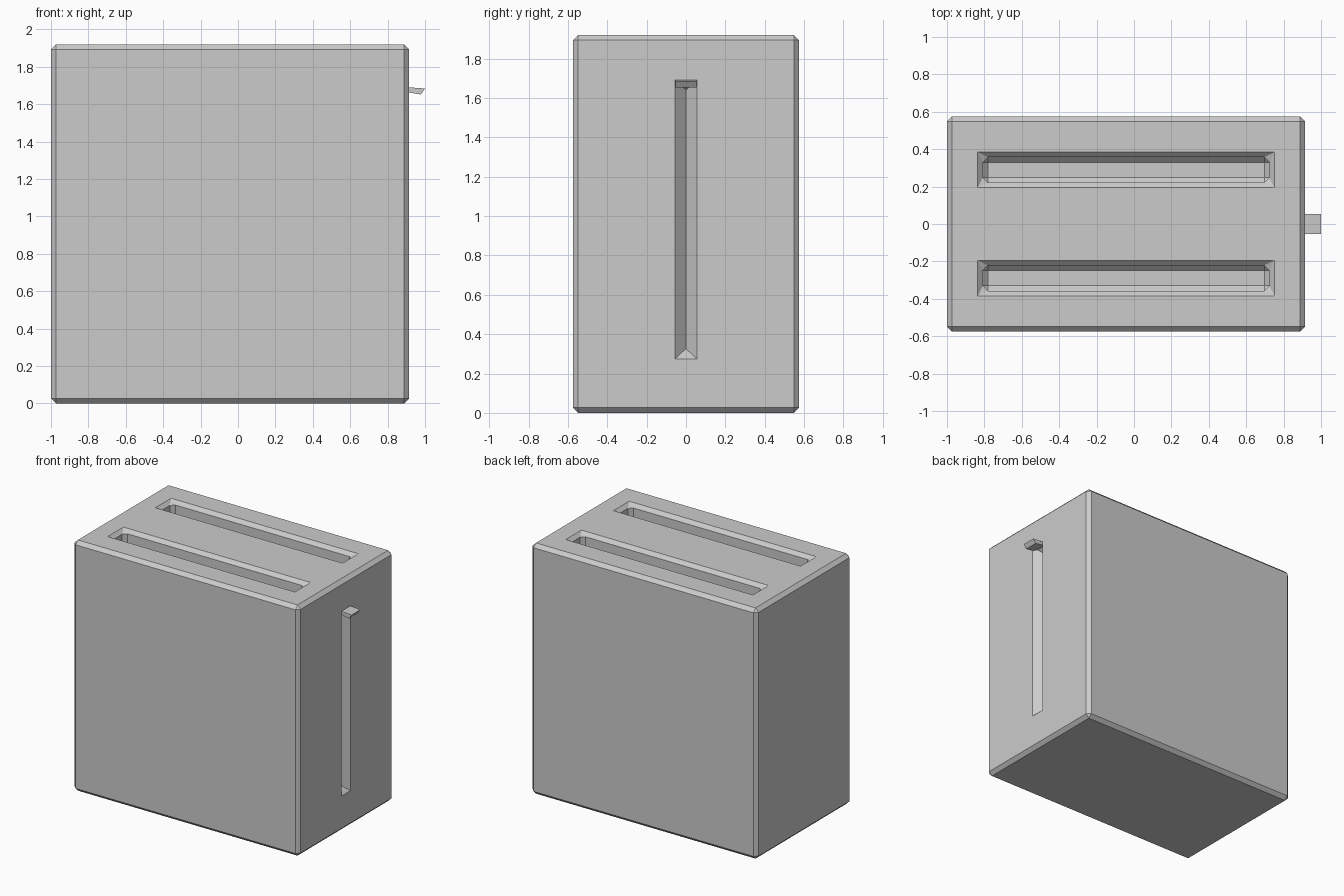
import bpy, bmesh
from mathutils import Vector

if "Cube" in bpy.data.objects:
    bpy.data.objects.remove(bpy.data.objects["Cube"])

B = 0.027                      # chamfer width used all over
X0, X1, YH, H = -1.0, 0.915, 0.575, 1.92
CX = (X0 + X1) / 2


def make_object(name, bm):
    bmesh.ops.remove_doubles(bm, verts=bm.verts, dist=1e-5)
    bmesh.ops.recalc_face_normals(bm, faces=bm.faces)
    mesh = bpy.data.meshes.new(name)
    bm.to_mesh(mesh)
    bm.free()
    ob = bpy.data.objects.new(name, mesh)
    bpy.context.collection.objects.link(ob)
    return ob


def ring(hu, hv, c):
    """Rectangle of half sizes hu, hv with corners cut by c."""
    return [(hu, -hv + c), (hu, hv - c), (hu - c, hv), (-hu + c, hv),
            (-hu, hv - c), (-hu, -hv + c), (-hu + c, -hv), (hu - c, -hv)]


def loft(name, rings, place):
    """Join rings (half u, half v, corner, level) into a closed solid."""
    bm = bmesh.new()
    loops = [[bm.verts.new(place(u, v, w)) for u, v in ring(hu, hv, c)]
             for hu, hv, c, w in rings]
    for a, b in zip(loops, loops[1:]):
        for i in range(8):
            j = (i + 1) % 8
            bm.faces.new((a[i], a[j], b[j], b[i]))
    bm.faces.new(loops[0])
    bm.faces.new(loops[-1])
    return make_object(name, bm)


def cut(target, cutter):
    mod = target.modifiers.new("cut", 'BOOLEAN')
    mod.operation, mod.solver, mod.object = 'DIFFERENCE', 'EXACT', cutter
    bpy.context.view_layer.objects.active = target
    bpy.ops.object.modifier_apply(modifier=mod.name)
    bpy.data.objects.remove(cutter)


# Chamfered casing
bm = bmesh.new()
bmesh.ops.create_cube(bm, size=1)
for v in bm.verts:
    v.co = Vector((CX + v.co.x * (X1 - X0), v.co.y * 2 * YH, (v.co.z + 0.5) * H))
bmesh.ops.bevel(bm, geom=bm.edges[:], offset=B, segments=1, affect='EDGES')
body = make_object("toaster_body", bm)

# Two bread slots with chamfered rim, corners and floor
HX, HY, DEPTH = 0.793, 0.095, 1.2
for side in (-1, 1):
    slot = loft("bread_slot_cutter", [
        (HX, HY, 0, H + 0.1),
        (HX, HY, 0, H),
        (HX - B, HY - B, B, H - B),
        (HX - B, HY - B, B, H - DEPTH + B),
        (HX - 2 * B, HY - 2 * B, 0, H - DEPTH)],
        lambda u, v, w: (CX + u, side * 0.289 + v, w))
    cut(body, slot)

# V-shaped lever groove on the right side
groove = loft("lever_groove_cutter", [
    (0.055, 0.7075, 0, X1 + 0.1),
    (0.055, 0.7075, 0, X1),
    (0.001, 0.6575, 0, X1 - 0.054)],
    lambda u, v, w: (w, u, 0.9825 + v))
cut(body, groove)

# Lever tab: side profile extruded across the groove
profile = [(0.87, 1.692), (0.915, 1.69), (1.0, 1.684), (0.978, 1.652), (0.87, 1.67)]
bm = bmesh.new()
face = bm.faces.new([bm.verts.new((x, -0.054, z)) for x, z in profile])
ext = bmesh.ops.extrude_face_region(bm, geom=[face], use_keep_orig=True)
bmesh.ops.translate(bm, vec=(0, 0.108, 0),
                    verts=[g for g in ext["geom"] if isinstance(g, bmesh.types.BMVert)])
make_object("lever", bm)
